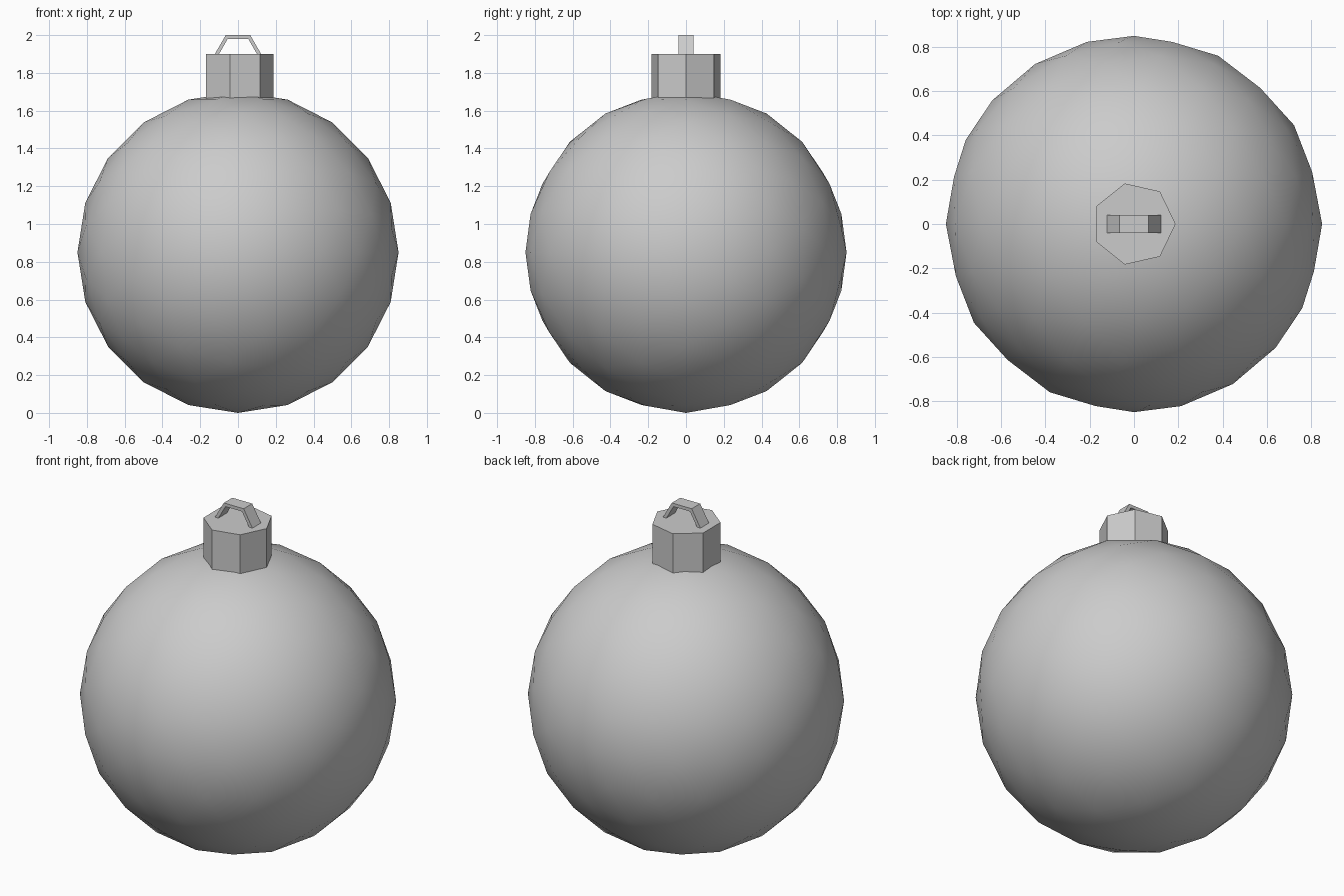
import bpy
import bmesh
import math

cube = bpy.data.objects.get("Cube")
if cube:
    bpy.data.objects.remove(cube, do_unlink=True)

# Single plain grey
grey = bpy.data.materials.new("plain_grey")
grey.use_nodes = True
colour = (0.6, 0.6, 0.6, 1)
grey.diffuse_color = colour
grey.node_tree.nodes["Principled BSDF"].inputs["Base Color"].default_value = colour

# Round bauble body, smooth, with its poles on the y axis
bpy.ops.mesh.primitive_ico_sphere_add(
    subdivisions=3, radius=0.85, location=(0, 0, 0.85), rotation=(math.pi / 2, 0, 0))
body = bpy.context.object
body.name = "bauble_body"
bpy.ops.object.shade_smooth()

# Seven-sided cap, one corner pointing to +x
CAP_BOTTOM, CAP_TOP = 1.6, 1.9
bpy.ops.mesh.primitive_cylinder_add(
    vertices=7, radius=0.188, depth=CAP_TOP - CAP_BOTTOM,
    location=(0, 0, (CAP_TOP + CAP_BOTTOM) / 2), rotation=(0, 0, -math.pi / 2))
cap = bpy.context.object
cap.name = "cap"

# Hanging loop: upper half of a six-sided band, feet sunk into the cap
bm = bmesh.new()
rows = []
for i in range(4):
    a = math.radians(60 * i)
    rows.append([bm.verts.new((r * math.cos(a), y, 1.887 + r * math.sin(a)))
                 for r, y in ((0.13, -0.04), (0.13, 0.04), (0.108, 0.04), (0.108, -0.04))])
for low, high in zip(rows, rows[1:]):
    for k in range(4):
        n = (k + 1) % 4
        bm.faces.new((low[k], low[n], high[n], high[k]))
bm.faces.new(rows[0])
bm.faces.new(rows[-1])
bmesh.ops.recalc_face_normals(bm, faces=bm.faces)
mesh = bpy.data.meshes.new("hanging_loop")
bm.to_mesh(mesh)
bm.free()
loop = bpy.data.objects.new("hanging_loop", mesh)
bpy.context.collection.objects.link(loop)

for part in (body, cap, loop):
    part.data.materials.append(grey)
